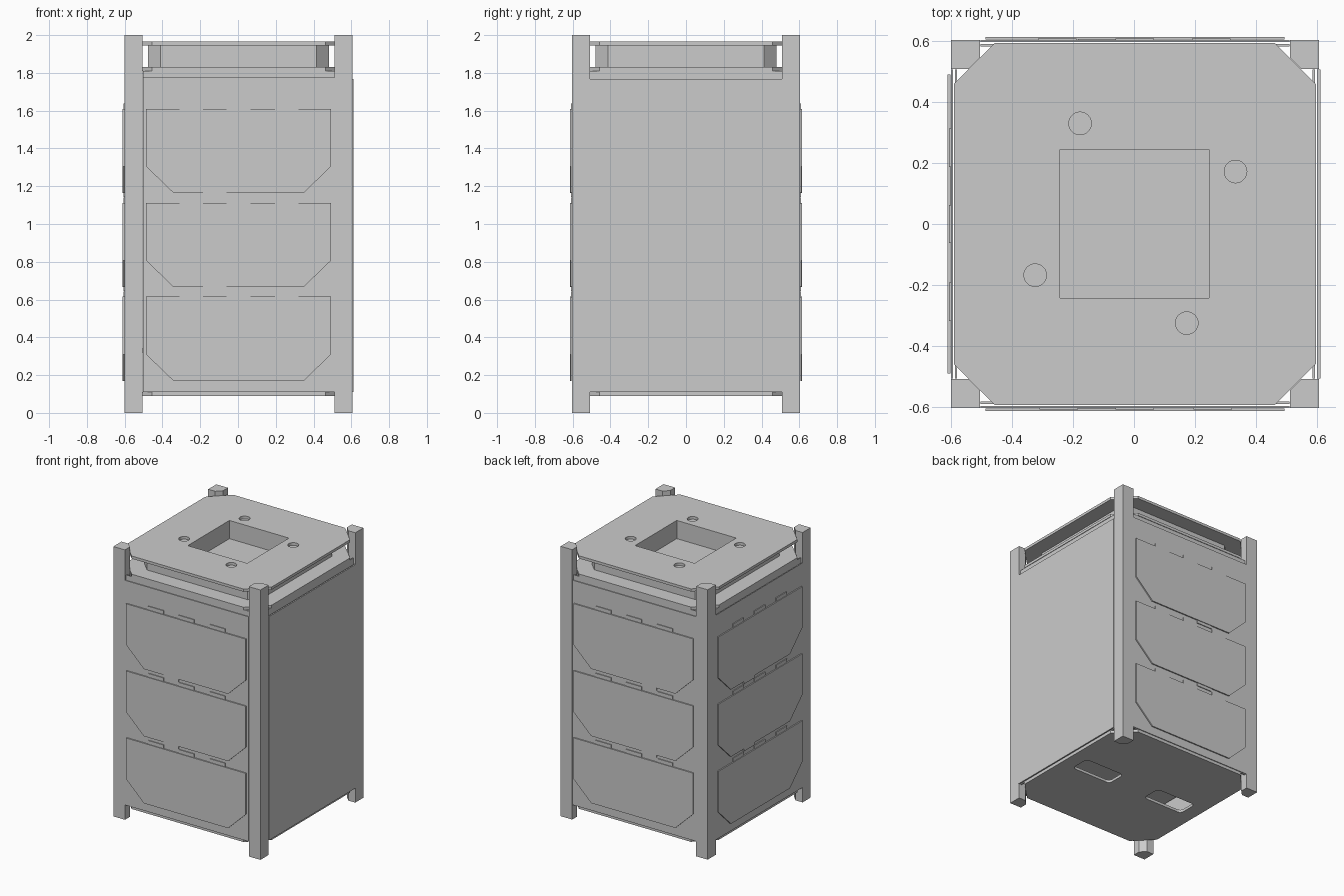
import bpy, bmesh, math
from mathutils import Matrix

if "Cube" in bpy.data.objects:
    bpy.data.objects.remove(bpy.data.objects["Cube"])

SHIFT = Matrix.Translation((0.003, 0, 0))  # side panels make the body slightly off-centre


def prism(name, pts, z0, z1, mat=Matrix.Identity(4)):
    """Extrude a 2D outline from z0 to z1, then place it with mat."""
    bm = bmesh.new()
    face = bm.faces.new([bm.verts.new((x, y, z0)) for x, y in pts])
    ext = bmesh.ops.extrude_face_region(bm, geom=[face])
    for v in ext["geom"]:
        if isinstance(v, bmesh.types.BMVert):
            v.co.z = z1
    bmesh.ops.transform(bm, matrix=SHIFT @ mat, verts=bm.verts)
    bmesh.ops.recalc_face_normals(bm, faces=bm.faces)
    me = bpy.data.meshes.new(name)
    bm.to_mesh(me)
    bm.free()
    ob = bpy.data.objects.new(name, me)
    bpy.context.collection.objects.link(ob)
    return ob


def rect(x0, x1, y0, y1):
    return [(x0, y0), (x1, y0), (x1, y1), (x0, y1)]


def octagon(h, f):
    """Square of half-size h with corners cut so each flat side has half-length f."""
    return [(f, -h), (h, -f), (h, f), (f, h), (-f, h), (-h, f), (-h, -f), (-f, -h)]


def circle(cx, cy, r, n=32):
    return [(cx + r * math.cos(2 * math.pi * i / n), cy + r * math.sin(2 * math.pi * i / n))
            for i in range(n)]


def rounded(cx, cy, hx, hy, r, n=5):
    pts = []
    for q, (sx, sy) in enumerate([(1, 1), (-1, 1), (-1, -1), (1, -1)]):
        for i in range(n):
            a = math.pi / 2 * (q + i / (n - 1))
            pts.append((cx + sx * (hx - r) + r * math.cos(a), cy + sy * (hy - r) + r * math.sin(a)))
    return pts


def cut(ob, outlines, z0, z1):
    for pts in outlines:
        cutter = prism("cutter", pts, z0, z1)
        cutter.hide_render = True
        mod = ob.modifiers.new("cut", "BOOLEAN")
        mod.operation, mod.object, mod.solver = "DIFFERENCE", cutter, "EXACT"
        dg = bpy.context.evaluated_depsgraph_get()
        me = bpy.data.meshes.new_from_object(ob.evaluated_get(dg))
        ob.modifiers.clear()
        ob.data = me
        bpy.data.objects.remove(cutter)


def side(angle):
    """Maps (x, z, outward) profile space to a side face; angle 0 is the front."""
    return Matrix.Rotation(angle, 4, "Z") @ Matrix.Rotation(math.pi / 2, 4, "X")


# Corner posts with chamfered inner corner
post = [(-.603, -.603), (-.508, -.603), (-.508, -.546), (-.546, -.508), (-.603, -.508)]
for i, n in enumerate(["front_left", "front_right", "back_right", "back_left"]):
    prism(n + "_post", post, 0, 2, Matrix.Rotation(i * math.pi / 2, 4, "Z"))

# Chamfered horizontal plates
deck = octagon(.594, .459)
base = prism("base_plate", deck, .09, .11)
cut(base, [rounded(s * .32, 0, .165, .075, .03) for s in (-1, 1)], 0, .2)
prism("inner_shelf", octagon(.575, .45), .32, .34)
prism("middle_plate", deck, 1.81, 1.83)
top = prism("top_plate", deck, 1.945, 1.965)
window = rect(-.245, .243, -.243, .245)
holes = [circle(x, y, .037) for x, y in [(-.18, .33), (.33, .172), (-.327, -.168), (.17, -.325)]]
cut(top, [window] + holes, 1.9, 2.1)

# Housing between the two upper plates
housing = prism("top_housing", octagon(.48, .413), 1.83, 1.945)
cut(housing, [window], 1.8, 2.0)

# Walls, panels and hinge tabs
panel = [(-.345, 0), (.345, 0), (.49, .14), (.49, .445), (-.49, .445), (-.49, .14)]
sides = {"front": 0, "right": math.pi / 2, "back": math.pi, "left": -math.pi / 2}
for n, a in sides.items():
    m = side(a)
    prism(n + "_inner_wall", rect(-.507, .507, .11, 1.81), .583, .59, m)
    if n == "right":
        prism("right_wall", rect(-.507, .507, .11, 1.768), .598, .608, m)
        continue
    prism(n + "_wall", rect(-.507, .507, .11, 1.775), .597, .603, m)
    for k, z in enumerate([.17, .667, 1.165]):
        prism(f"{n}_panel_{k + 1}", [(x, y + z) for x, y in panel], .605, .614, m)
        for j, x in enumerate([-.25, 0, .255]):
            prism(f"{n}_panel_{k + 1}_tab_{j + 1}",
                  rect(x - .063, x + .063, z + .44, z + .472), .603, .609, m)
        if k:
            x = .125 if n == "back" else -.125
            prism(f"{n}_panel_{k + 1}_lower_tab",
                  rect(x - .062, x + .062, z - .022, z + .005), .603, .609, m)
